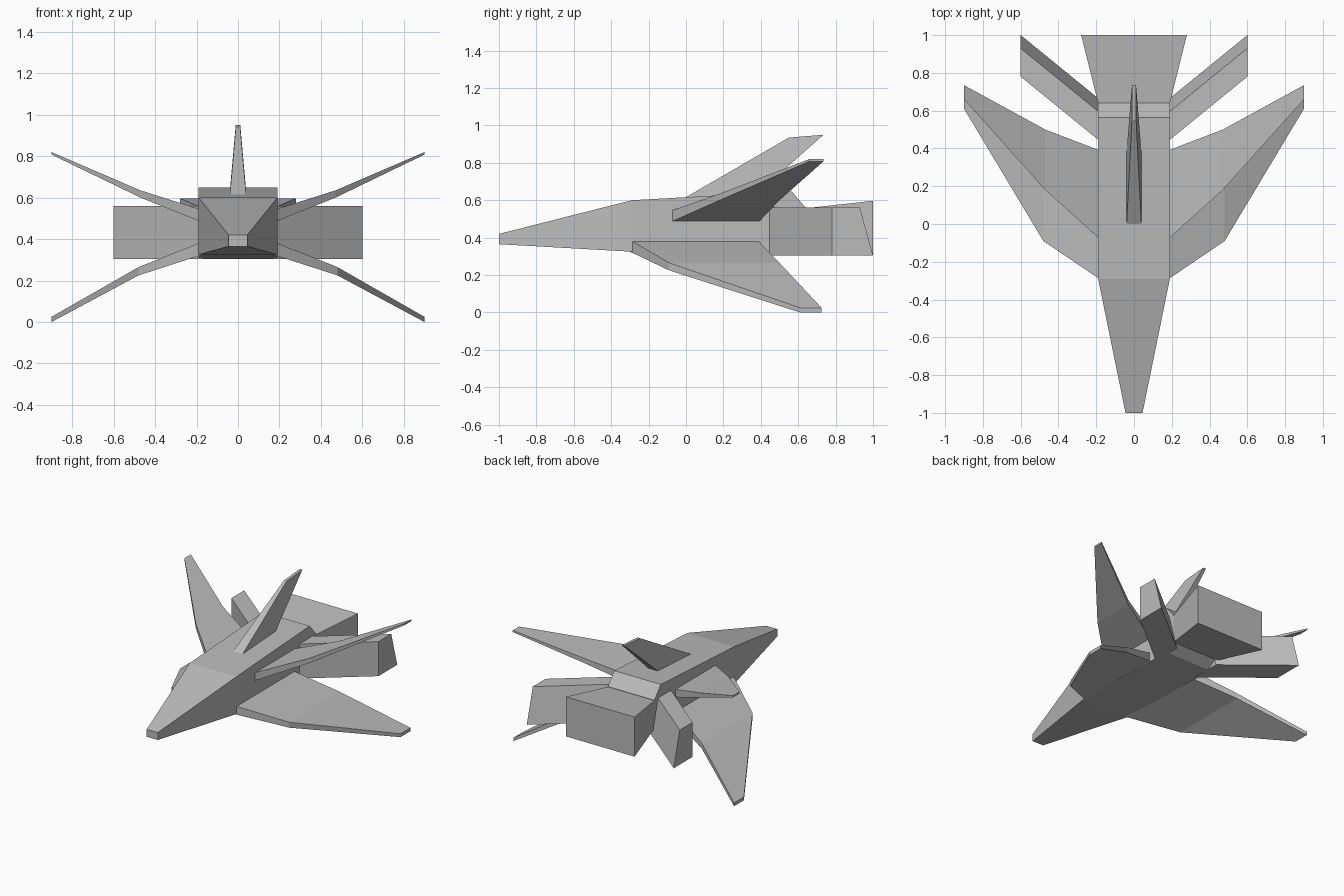
import bpy
import bmesh

default_cube = bpy.data.objects.get("Cube")
if default_cube:
    bpy.data.objects.remove(default_cube, do_unlink=True)

GREY = (0.5, 0.5, 0.5, 1.0)
hull_grey = bpy.data.materials.new("hull_grey")
hull_grey.use_nodes = True
hull_grey.diffuse_color = GREY
hull_grey.node_tree.nodes["Principled BSDF"].inputs["Base Color"].default_value = GREY


def loft(name, rings, mirrored=False):
    """Skin a chain of four-point rings and cap both ends."""
    bm = bmesh.new()
    loops = [[bm.verts.new(p) for p in ring] for ring in rings]
    for a, b in zip(loops, loops[1:]):
        for i in range(4):
            j = (i + 1) % 4
            bm.faces.new((a[i], a[j], b[j], b[i]))
    bm.faces.new(loops[0])
    bm.faces.new(loops[-1])
    bmesh.ops.recalc_face_normals(bm, faces=bm.faces)
    mesh = bpy.data.meshes.new(name)
    bm.to_mesh(mesh)
    bm.free()
    mesh.materials.append(hull_grey)
    obj = bpy.data.objects.new(name, mesh)
    bpy.context.collection.objects.link(obj)
    if mirrored:
        obj.modifiers.new("Mirror", "MIRROR").use_mirror_merge = False
    return obj


def body_ring(y, half_width, low, high):
    w = half_width
    return [(-w, y, low), (w, y, low), (w, y, high), (-w, y, high)]


def wing_ring(x, lead, trail, low, high):
    return [(x, lead, low), (x, trail, low), (x, trail, high), (x, lead, high)]


def pod_ring(x, front):
    # The rear face leans so that the lower edge reaches further back
    return [(x, front, 0.305), (x, front + 0.22, 0.305),
            (x, front + 0.15, 0.56), (x, front, 0.56)]


def fin_ring(half_width, lead, trail, z_lead, z_trail):
    w = half_width
    return [(-w, lead, z_lead), (w, lead, z_lead),
            (w, trail, z_trail), (-w, trail, z_trail)]


# Fuselage: blunt nose, long body, chamfered tail
loft("fuselage", [
    body_ring(-1.0, 0.045, 0.365, 0.42),
    body_ring(-0.29, 0.19, 0.325, 0.60),
    body_ring(0.565, 0.19, 0.305, 0.648),
    body_ring(0.64, 0.19, 0.35, 0.56),
])

# Flared central engine
loft("engine", [
    body_ring(0.60, 0.18, 0.355, 0.553),
    body_ring(1.0, 0.28, 0.305, 0.597),
])

# Cranked wings, one pair rising and one pair drooping
loft("upper_wings", [
    wing_ring(0.17, -0.09, 0.385, 0.48, 0.54),
    wing_ring(0.47, 0.18, 0.50, 0.60, 0.635),
    wing_ring(0.90, 0.66, 0.735, 0.808, 0.82),
], mirrored=True)
loft("lower_wings", [
    wing_ring(0.17, -0.30, 0.38, 0.325, 0.388),
    wing_ring(0.48, -0.09, 0.50, 0.225, 0.265),
    wing_ring(0.90, 0.61, 0.725, 0.0, 0.025),
], mirrored=True)

# Swept side pods at the tail
loft("side_pods", [pod_ring(0.17, 0.43), pod_ring(0.60, 0.78)], mirrored=True)

# Tail fin on the spine
loft("tail_fin", [
    fin_ring(0.04, -0.02, 0.37, 0.605, 0.625),
    fin_ring(0.011, 0.55, 0.735, 0.935, 0.95),
])
